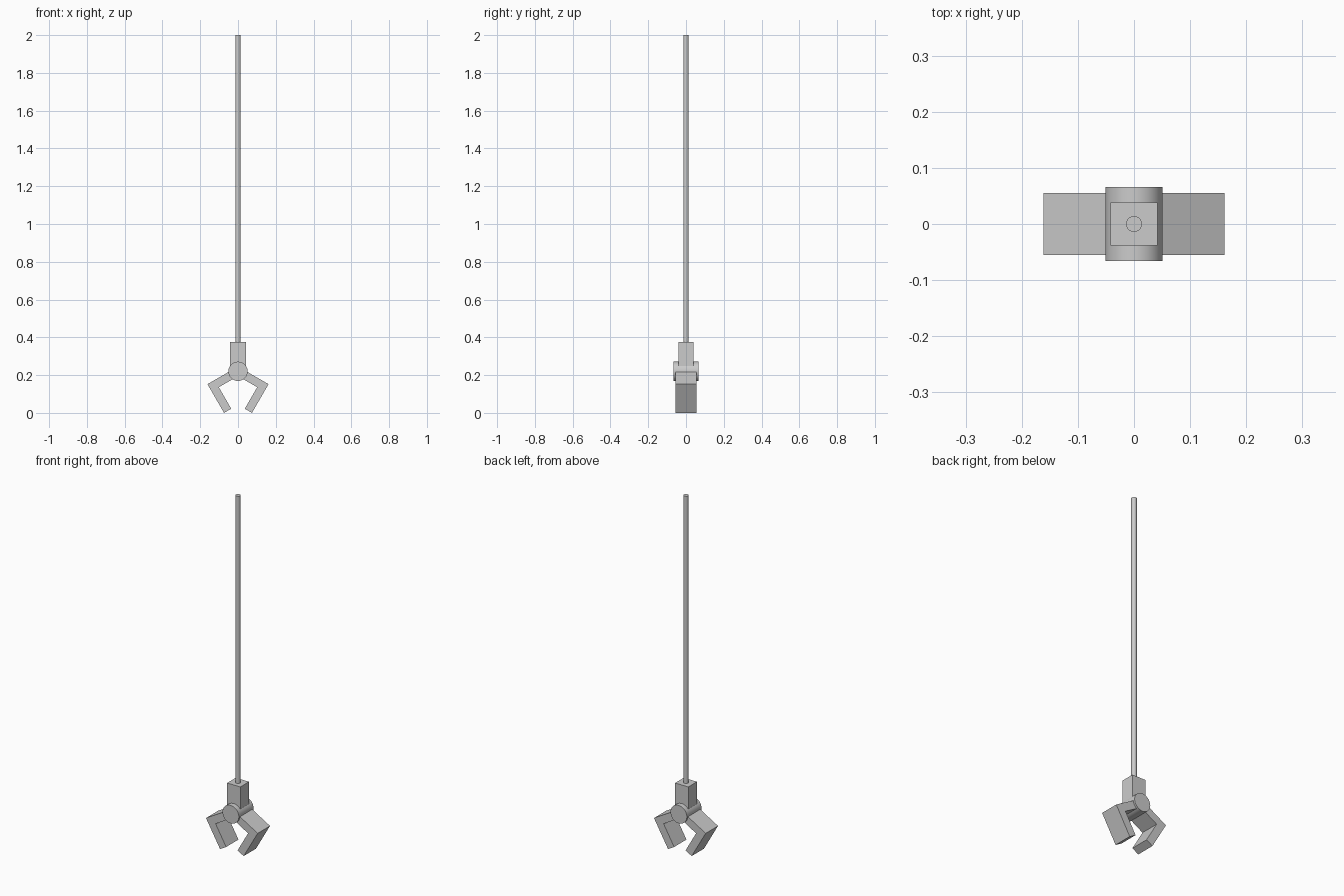
import bpy, bmesh
from math import radians, sin, cos, pi

if "Cube" in bpy.data.objects:
    bpy.data.objects.remove(bpy.data.objects["Cube"])

HINGE_Z = 0.22


def cylinder(name, radius, depth, location, rotation=(0, 0, 0), sides=48):
    bpy.ops.mesh.primitive_cylinder_add(vertices=sides, radius=radius, depth=depth,
                                        location=location, rotation=rotation)
    obj = bpy.context.object
    obj.name = name
    bpy.ops.object.shade_smooth_by_angle(angle=radians(30))
    return obj


def claw_arm(name, side):
    """Right-angled bent arm, tilted 30 degrees down from the hinge."""
    reach, finger, t, half_width = 0.174, 0.1755, 0.022, 0.055
    # L profile: u runs outward from the hinge, v is across the upper arm
    profile = [(0, t), (reach, t), (reach, t - finger), (reach - 2 * t, t - finger),
               (reach - 2 * t, -t), (0, -t)]
    c, s = cos(pi / 6), sin(pi / 6)
    bm = bmesh.new()
    face = bm.faces.new([bm.verts.new((side * (u * c + v * s), -half_width,
                                       HINGE_Z - u * s + v * c)) for u, v in profile])
    new = bmesh.ops.extrude_face_region(bm, geom=[face])["geom"]
    bmesh.ops.translate(bm, vec=(0, 2 * half_width, 0),
                        verts=[g for g in new if isinstance(g, bmesh.types.BMVert)])
    bmesh.ops.recalc_face_normals(bm, faces=bm.faces)
    mesh = bpy.data.meshes.new(name)
    bm.to_mesh(mesh)
    bm.free()
    bpy.context.collection.objects.link(bpy.data.objects.new(name, mesh))


# Long hanging rod
cylinder("rod", 0.014, 1.64, (0, 0, 1.18))

# Block joining rod and hinge
bottom, top = HINGE_Z, 0.376
bpy.ops.mesh.primitive_cube_add(size=1, location=(0, 0, (bottom + top) / 2))
block = bpy.context.object
block.name = "mount_block"
block.scale = (0.083, 0.077, top - bottom)
bpy.ops.object.transform_apply(location=False, rotation=False, scale=True)

# Hinge barrel along y
cylinder("hinge_barrel", 0.051, 0.131, (0, 0, HINGE_Z), (pi / 2, 0, 0))

# Two mirrored claw arms
claw_arm("left_claw_arm", -1)
claw_arm("right_claw_arm", 1)
